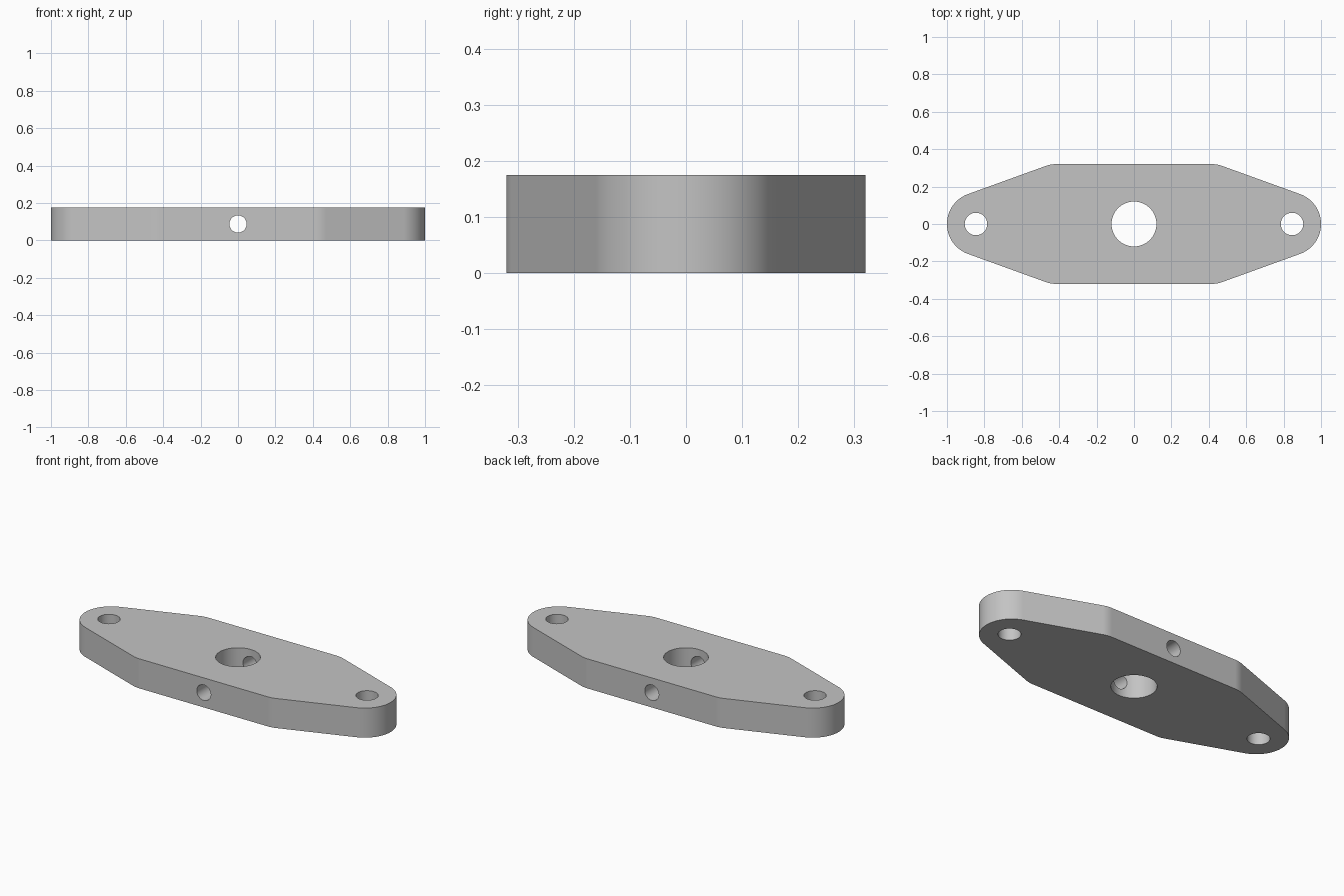
import bpy, bmesh, math

cube = bpy.data.objects.get("Cube")
if cube:
    bpy.data.objects.remove(cube, do_unlink=True)

THICK = 0.175      # plate thickness
HALF_W = 0.32      # half width of the middle
END_R = 0.17       # radius of the rounded ends
CORNER_X = 0.445   # where the sides start to taper
CORNER_R = 0.15    # soft rounding of that corner

grey = bpy.data.materials.new("machined grey")
grey.use_nodes = True
color = (0.55, 0.55, 0.55, 1)
grey.diffuse_color = color
grey.node_tree.nodes["Principled BSDF"].inputs["Base Color"].default_value = color


def arc(cx, cy, r, start, end, steps):
    angles = [start + (end - start) * i / steps for i in range(steps + 1)]
    return [(cx + r * math.cos(t), cy + r * math.sin(t)) for t in angles]


def quarter_outline():
    """Rounded end, tangent taper and soft corner, in the +x +y quarter."""
    cx = 1 - END_R
    dx, dy = CORNER_X - cx, HALF_W
    normal = math.atan2(dy, dx) - math.acos(END_R / math.hypot(dx, dy))
    fillet_x = CORNER_X - CORNER_R * math.tan((math.pi / 2 - normal) / 2)
    return (arc(cx, 0, END_R, 0, normal, 20)
            + arc(fillet_x, HALF_W - CORNER_R, CORNER_R, normal, math.pi / 2, 5))


def make_plate(name):
    quarter = quarter_outline()
    half = quarter + [(-x, y) for x, y in reversed(quarter)]
    outline = half + [(x, -y) for x, y in reversed(half[1:-1])]
    bm = bmesh.new()
    base = bm.faces.new([bm.verts.new((x, y, 0)) for x, y in outline])
    top = bmesh.ops.extrude_face_region(bm, geom=[base])["geom"]
    bmesh.ops.translate(bm, vec=(0, 0, THICK),
                        verts=[v for v in top if isinstance(v, bmesh.types.BMVert)])
    bmesh.ops.recalc_face_normals(bm, faces=bm.faces)
    mesh = bpy.data.meshes.new(name)
    bm.to_mesh(mesh)
    bm.free()
    mesh.materials.append(grey)
    obj = bpy.data.objects.new(name, mesh)
    bpy.context.collection.objects.link(obj)
    return obj


def activate(obj):
    bpy.ops.object.select_all(action='DESELECT')
    obj.select_set(True)
    bpy.context.view_layer.objects.active = obj


def drill(target, radius, location, rotation=(0, 0, 0)):
    """Cut a round through hole."""
    bpy.ops.mesh.primitive_cylinder_add(vertices=64, radius=radius, depth=1,
                                        location=location, rotation=rotation)
    cutter = bpy.context.object
    cutter.name = "hole_cutter"
    cutter.hide_render = True
    cutter.data.materials.append(grey)
    activate(target)
    mod = target.modifiers.new("hole", 'BOOLEAN')
    mod.operation = 'DIFFERENCE'
    mod.solver = 'EXACT'
    mod.object = cutter
    bpy.ops.object.modifier_apply(modifier=mod.name)
    bpy.data.objects.remove(cutter, do_unlink=True)


plate = make_plate("flange_plate")
mid = THICK / 2

# Centre bore and the two mounting holes
drill(plate, 0.12, (0, 0, mid))
for side in (-1, 1):
    drill(plate, 0.06, (side * 0.845, 0, mid))

# Cross hole from front to back
drill(plate, 0.046, (0, 0, mid), (math.pi / 2, 0, 0))

# Smooth curves, crisp rims, flat faces kept flat
activate(plate)
bpy.ops.object.shade_smooth_by_angle(angle=math.radians(30))
weighted = plate.modifiers.new("flat_face_normals", 'WEIGHTED_NORMAL')
weighted.keep_sharp = True
